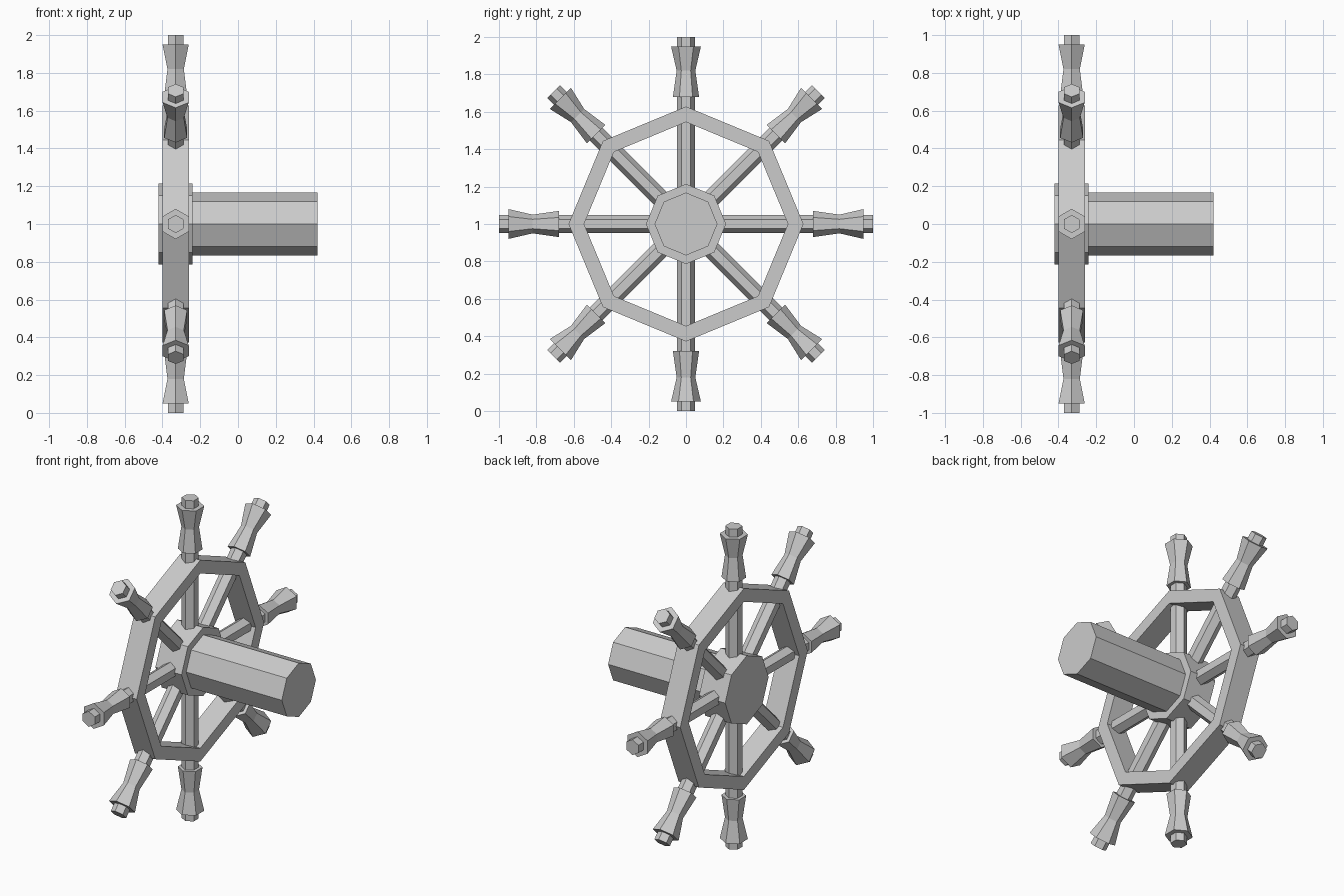
import bpy
import bmesh
from math import cos, sin, pi
from mathutils import Matrix, Vector

if "Cube" in bpy.data.objects:
    bpy.data.objects.remove(bpy.data.objects["Cube"], do_unlink=True)

grey = bpy.data.materials.new("plain grey")
grey.use_nodes = True
colour = (0.6, 0.6, 0.6, 1)
grey.diffuse_color = colour
grey.node_tree.nodes["Principled BSDF"].inputs["Base Color"].default_value = colour

WHEEL_X = -0.33
AXIS_X = Matrix.Rotation(pi / 2, 4, 'Y')          # local z becomes world x


def turned(name, sides, profile, matrix, start=0.0, closed=False):
    """Faceted lathe: profile is (radius, height) along local z."""
    bm = bmesh.new()
    rings = [[bm.verts.new((r * cos(start + 2 * pi * i / sides),
                            r * sin(start + 2 * pi * i / sides), h))
              for i in range(sides)] for r, h in profile]
    pairs = list(zip(rings, rings[1:]))
    if closed:
        pairs.append((rings[-1], rings[0]))
    else:
        bm.faces.new(rings[0])
        bm.faces.new(rings[-1])
    for a, b in pairs:
        for i in range(sides):
            j = (i + 1) % sides
            bm.faces.new((a[i], a[j], b[j], b[i]))
    bmesh.ops.recalc_face_normals(bm, faces=bm.faces)
    mesh = bpy.data.meshes.new(name)
    bm.to_mesh(mesh)
    bm.free()
    mesh.materials.append(grey)
    obj = bpy.data.objects.new(name, mesh)
    obj.matrix_world = matrix
    bpy.context.collection.objects.link(obj)
    return obj


# Hub, axle and rim, all octagonal around the x axis
centre = Matrix.Translation((0, 0, 1)) @ AXIS_X
turned("hub", 8, [(0.214, -0.42), (0.214, -0.24)], centre)
turned("axle", 8, [(0.168, -0.25), (0.168, 0.42)], centre)
turned("rim", 8, [(0.628, -0.40), (0.628, -0.26), (0.545, -0.26), (0.545, -0.40)],
       centre, closed=True)

# Eight hexagonal spokes with waisted handles
for k in range(8):
    spin = Matrix.Translation((WHEEL_X, 0, 1)) @ Matrix.Rotation(k * pi / 4, 4, 'X')
    turned(f"spoke_{k + 1}", 6, [(0.048, 0.1), (0.048, 1.0)], spin, pi / 2)
    turned(f"handle_{k + 1}", 6, [(0.07, 0.68), (0.05, 0.82), (0.08, 0.95)],
           spin, pi / 2)
